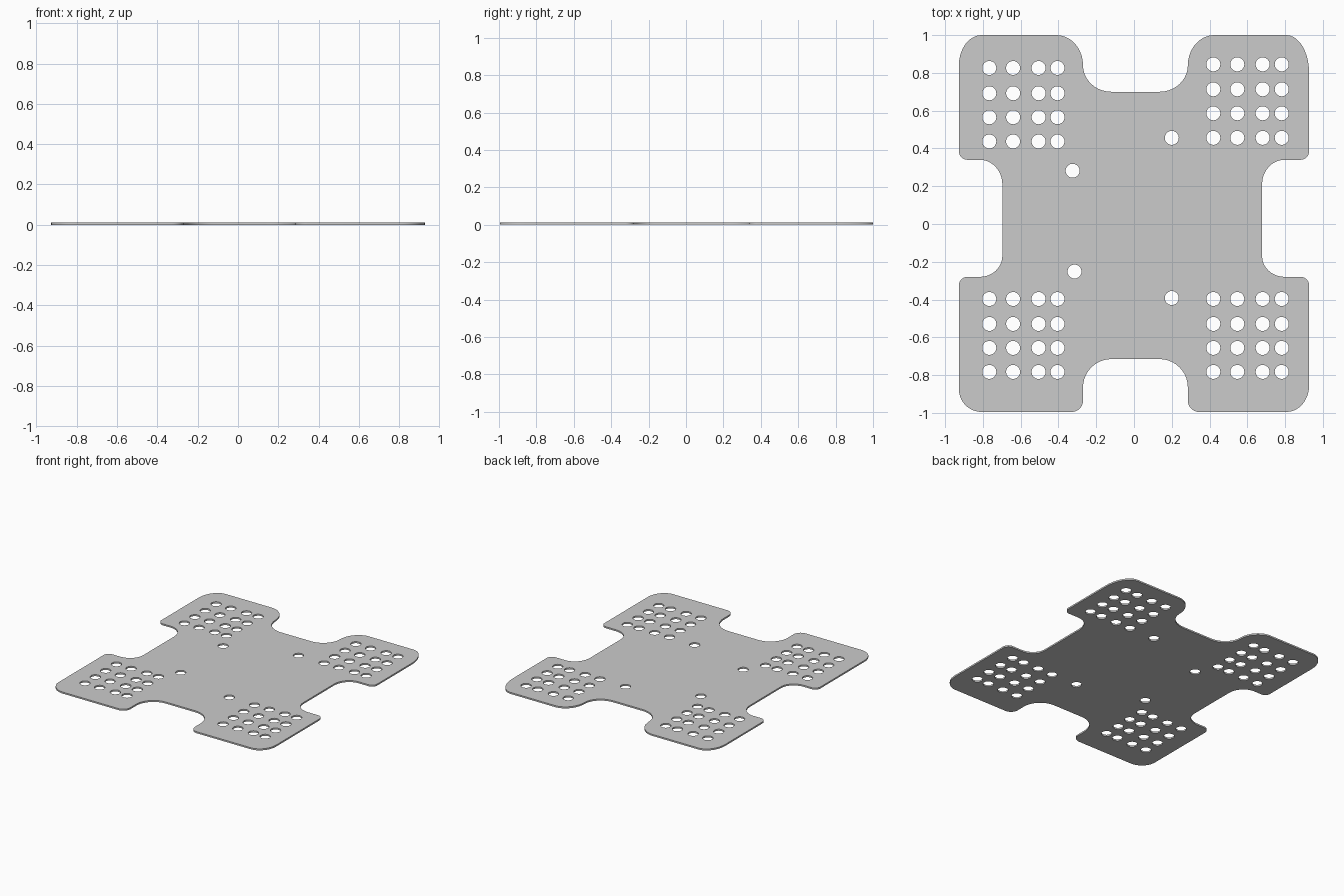
import bpy, bmesh
from math import sin, cos, pi

if "Cube" in bpy.data.objects:
    bpy.data.objects.remove(bpy.data.objects["Cube"])

THICK = 0.012
HOLE_R = 0.037

# Plate outline corners, clockwise: x, y, rounding along x, rounding along y
CORNERS = [
    (-0.927, 1.0, .12, .16), (-0.27, 1.0, .14, .16),       # rear left arm
    (-0.27, 0.70, .15, .14), (0.285, 0.70, .15, .14),      # rear notch
    (0.285, 1.0, .14, .16), (0.927, 1.0, .12, .20),        # rear right arm
    (0.927, 0.34, .045, .045), (0.678, 0.34, .12, .13),    # right notch
    (0.678, -0.28, .12, .11), (0.927, -0.28, .045, .045),
    (0.927, -0.995, .12, .14), (0.285, -0.995, .06, .06),  # front right arm
    (0.285, -0.715, .15, .15), (-0.27, -0.715, .15, .15),  # front notch
    (-0.27, -0.995, .06, .06), (-0.927, -0.995, .12, .12), # front left arm
    (-0.927, -0.28, .045, .045), (-0.697, -0.28, .12, .11),# left notch
    (-0.697, 0.34, .12, .13), (-0.927, 0.34, .045, .045),
]


def sign(v):
    return (v > 1e-6) - (v < -1e-6)


def rounded_outline(corners, steps=10):
    pts = []
    for i, (x, y, rx, ry) in enumerate(corners):
        px, py = corners[i - 1][:2]
        nx, ny = corners[(i + 1) % len(corners)][:2]
        ax, ay = sign(px - x) * rx, sign(py - y) * ry
        bx, by = sign(nx - x) * rx, sign(ny - y) * ry
        for k in range(steps + 1):
            t = k / steps * pi / 2
            u, v = 1 - sin(t), 1 - cos(t)
            pts.append((x + u * ax + v * bx, y + u * ay + v * by))
    return pts


def circle(cx, cy, r, n=32):
    return [(cx + r * cos(2 * pi * i / n), cy + r * sin(2 * pi * i / n)) for i in range(n)]


# Hole grids on the four arms and four single mounting holes
LEFT = (-0.766, -0.64, -0.505, -0.405)
RIGHT = (0.42, 0.547, 0.681, 0.782)
FRONT = (-0.397, -0.529, -0.656, -0.783)
REAR_L = (0.826, 0.692, 0.565, 0.437)
REAR_R = (0.845, 0.713, 0.586, 0.456)
holes = [(-0.325, 0.282), (0.2, 0.456), (-0.315, -0.252), (0.2, -0.392)]
for xs, ys in ((LEFT, REAR_L), (RIGHT, REAR_R), (LEFT, FRONT), (RIGHT, FRONT)):
    holes += [(x, y) for x in xs for y in ys]

# Flat filled curve with holes, extruded to the plate thickness
curve = bpy.data.curves.new("plate", 'CURVE')
curve.dimensions = '2D'
curve.fill_mode = 'BOTH'
curve.extrude = THICK / 2
for loop in [rounded_outline(CORNERS)] + [circle(x, y, HOLE_R) for x, y in holes]:
    s = curve.splines.new('POLY')
    s.points.add(len(loop) - 1)
    for p, (x, y) in zip(s.points, loop):
        p.co = (x, y, THICK / 2, 1)
    s.use_cyclic_u = True
plate = bpy.data.objects.new("perforated_plate", curve)
bpy.context.collection.objects.link(plate)
bpy.context.view_layer.objects.active = plate
plate.select_set(True)
bpy.ops.object.convert(target='MESH')
plate = bpy.context.object
plate.name = "perforated_plate"

# Weld caps to walls and rest the plate on the floor
bm = bmesh.new()
bm.from_mesh(plate.data)
bmesh.ops.remove_doubles(bm, verts=bm.verts, dist=1e-4)
bmesh.ops.recalc_face_normals(bm, faces=bm.faces)
low = min(v.co.z for v in bm.verts)
bmesh.ops.translate(bm, verts=bm.verts, vec=(0, -0.0025 + 0.0025, -low))
bm.to_mesh(plate.data)
bm.free()
bpy.ops.object.shade_smooth_by_angle()
